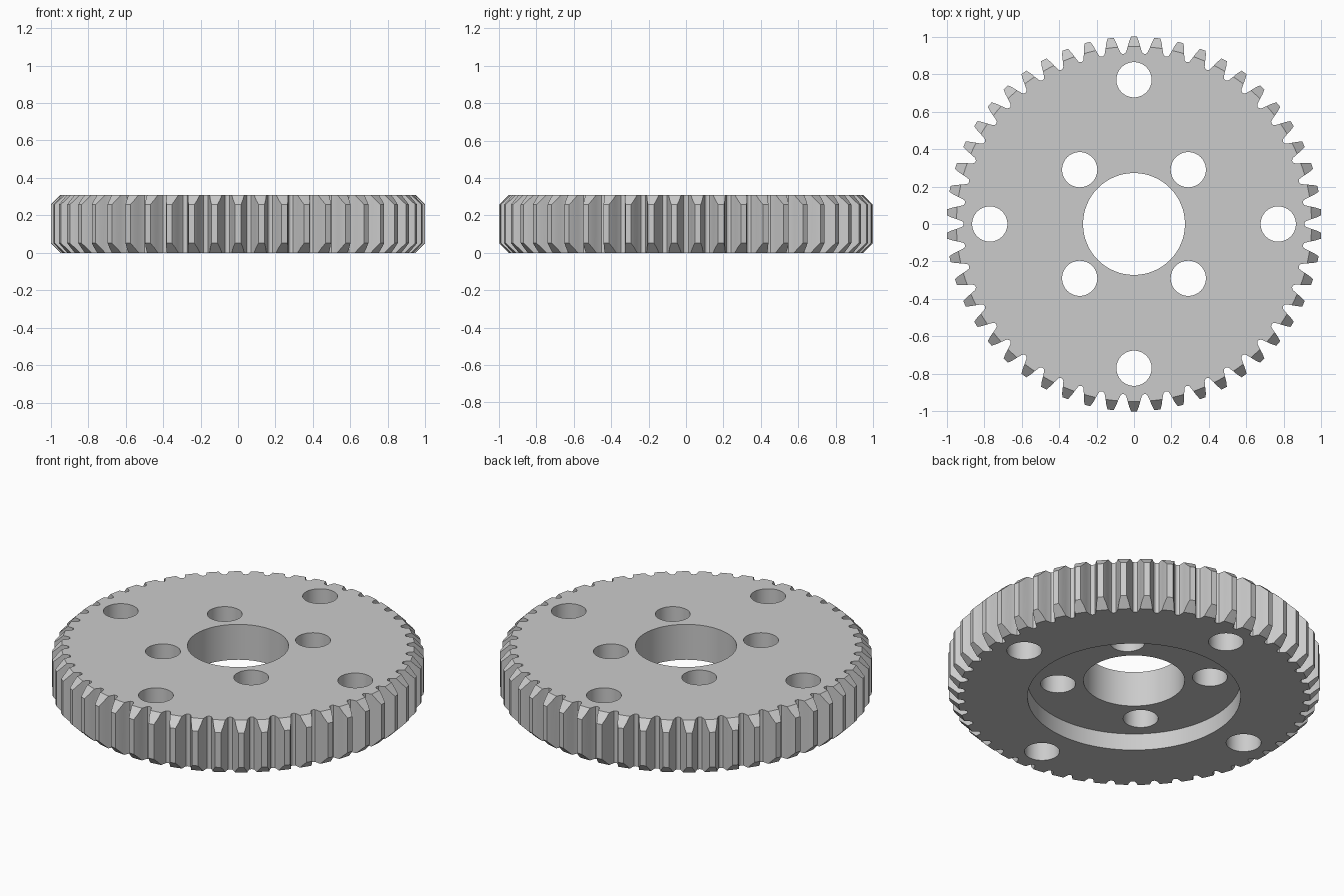
import bpy, bmesh
from math import pi, sin, cos, radians

if "Cube" in bpy.data.objects:
    bpy.data.objects.remove(bpy.data.objects["Cube"])

HEIGHT, TEETH, CHAMFER = 0.31, 50, 0.055
BORE_R, HOLE_R, RECESS_R, RECESS_DEPTH = 0.272, 0.094, 0.573, 0.1

steel = bpy.data.materials.new("Grey steel")
steel.use_nodes = True
GREY = (0.6, 0.6, 0.6, 1)
steel.diffuse_color = GREY
steel.node_tree.nodes["Principled BSDF"].inputs["Base Color"].default_value = GREY


def new_object(name, bm):
    bmesh.ops.recalc_face_normals(bm, faces=bm.faces)
    mesh = bpy.data.meshes.new(name)
    bm.to_mesh(mesh)
    bm.free()
    mesh.materials.append(steel)
    obj = bpy.data.objects.new(name, mesh)
    bpy.context.collection.objects.link(obj)
    return obj


def stack(name, rings):
    """Solid skinned over closed rings of equal point count."""
    bm = bmesh.new()
    loops = [[bm.verts.new(p) for p in ring] for ring in rings]
    n = len(loops[0])
    for low, high in zip(loops, loops[1:]):
        for i in range(n):
            j = (i + 1) % n
            bm.faces.new((low[i], low[j], high[j], high[i]))
    bm.faces.new(loops[0][::-1])
    bm.faces.new(loops[-1])
    return new_object(name, bm)


def circle(r, z, x=0, y=0, n=64):
    return [(x + r * cos(2 * pi * i / n), y + r * sin(2 * pi * i / n), z) for i in range(n)]


def cut(target, tool, operation="DIFFERENCE"):
    mod = target.modifiers.new(tool.name, "BOOLEAN")
    mod.operation, mod.solver, mod.object = operation, "EXACT", tool
    bpy.context.view_layer.objects.active = target
    bpy.ops.object.modifier_apply(modifier=mod.name)
    bpy.data.objects.remove(tool)


# Toothed blank: half tooth as (half width, radius), mirrored and repeated
flank = [(0.054, 0.908), (0.045, 0.913), (0.041, 0.922), (0.034, 0.945),
         (0.026, 0.975), (0.016, 1.0)]
tooth = [(-w, r) for w, r in flank] + flank[::-1]
outline = []
for k in range(TEETH):
    a = pi / 2 - 2 * pi * k / TEETH
    outline += [(r * cos(a) + w * sin(a), r * sin(a) - w * cos(a)) for w, r in tooth]
gear = stack("gear_wheel", [[(x, y, z) for x, y in outline[::-1]] for z in (0, HEIGHT)])

# Chamfered tooth ends
edge = 1.003
ends = [(edge - CHAMFER - 0.01, -0.01), (edge, CHAMFER),
        (edge, HEIGHT - CHAMFER), (edge - CHAMFER - 0.01, HEIGHT + 0.01)]
cut(gear, stack("chamfer_tool", [circle(r, z, n=200) for r, z in ends]), "INTERSECT")

# Round recess in the underside
cut(gear, stack("recess_tool", [circle(RECESS_R, z, n=128) for z in (-0.1, RECESS_DEPTH)]))

# Central bore, then an inner and an outer set of four through holes
holes = [(0, 0, BORE_R)]
for k in range(4):
    for radius, turn in ((0.41, 45), (0.77, 0)):
        a = radians(90 * k + turn)
        holes.append((radius * cos(a), radius * sin(a), HOLE_R))
for x, y, r in holes:
    cut(gear, stack("hole_tool", [circle(r, z, x, y) for z in (-0.1, HEIGHT + 0.1)]))

# Smooth round walls, crisp edges
bpy.ops.object.select_all(action="DESELECT")
gear.select_set(True)
bpy.context.view_layer.objects.active = gear
bpy.ops.object.shade_smooth_by_angle(angle=radians(25))
